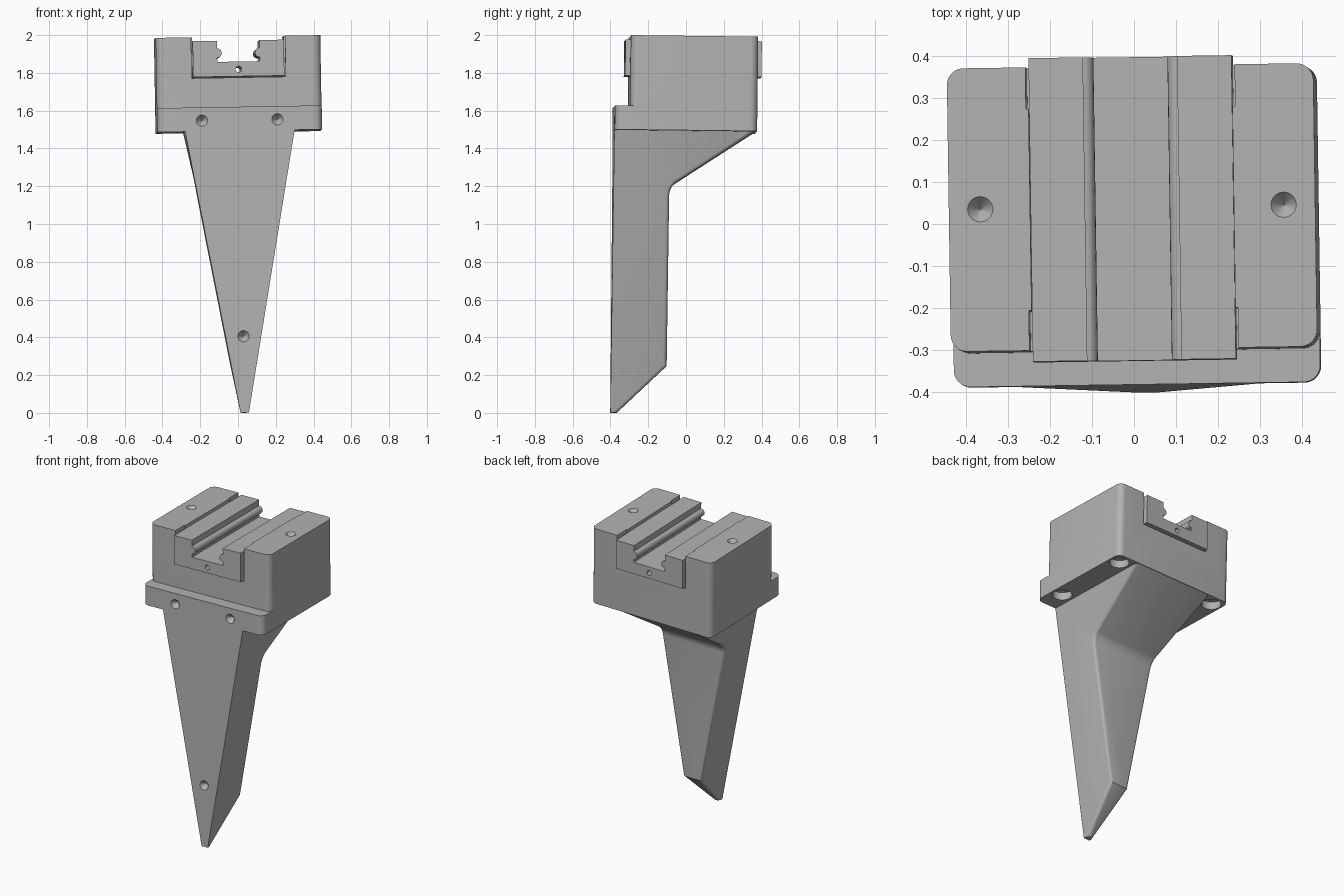
import bpy, bmesh
from math import pi, sin, cos, radians
from mathutils import Matrix, Euler, Vector

if "Cube" in bpy.data.objects:
    bpy.data.objects.remove(bpy.data.objects["Cube"], do_unlink=True)

grey = bpy.data.materials.new("plain_grey")
grey.use_nodes = True
COLOUR = (0.45, 0.45, 0.45, 1)
grey.diffuse_color = COLOUR
grey.node_tree.nodes["Principled BSDF"].inputs["Base Color"].default_value = COLOUR

# The whole model leans very slightly
LEAN = Matrix.Translation((0.03, -0.021, -0.0036)) @ Euler((-0.012, -0.017, 0.015)).to_matrix().to_4x4()
BOTTOM, STEP, TOP = 1.493, 1.62, 1.993
FRONT, BACK, HALF = -0.38, 0.374, 0.436


def make(name, bm):
    bmesh.ops.recalc_face_normals(bm, faces=bm.faces)
    mesh = bpy.data.meshes.new(name)
    bm.to_mesh(mesh)
    bm.free()
    mesh.materials.append(grey)
    obj = bpy.data.objects.new(name, mesh)
    bpy.context.collection.objects.link(obj)
    return obj


def extrude(points, offset):
    """Solid from a closed outline pushed along an offset."""
    bm = bmesh.new()
    face = bm.faces.new([bm.verts.new(p) for p in points])
    out = bmesh.ops.extrude_face_region(bm, geom=[face])
    moved = [g for g in out["geom"] if isinstance(g, bmesh.types.BMVert)]
    bmesh.ops.translate(bm, verts=moved, vec=offset)
    return bm


def arc(cx, cy, r, start, end, n=8):
    angles = [radians(start + (end - start) * i / n) for i in range(n + 1)]
    return [(cx + r * cos(a), cy + r * sin(a)) for a in angles]


def rounded_slab(name, y0, y1, z0, z1, r=0.04):
    x = HALF - r
    outline = (arc(x, y1 - r, r, 0, 90) + arc(-x, y1 - r, r, 90, 180)
               + arc(-x, y0 + r, r, 180, 270) + arc(x, y0 + r, r, 270, 360))
    return make(name, extrude([(px, py, z0) for px, py in outline], (0, 0, z1 - z0)))


def box(name, x0, x1, y0, y1, z0, z1):
    return make(name, extrude([(x0, y0, z0), (x1, y0, z0), (x1, y1, z0), (x0, y1, z0)], (0, 0, z1 - z0)))


def drill(name, spot, into, r, r_end, depth):
    """Round cutter entering a surface at spot, heading along into."""
    bm = bmesh.new()
    bmesh.ops.create_cone(bm, cap_ends=True, segments=24, radius1=r, radius2=r_end, depth=depth)
    turn = Vector(into).to_track_quat("Z", "Y").to_matrix().to_4x4()
    place = Matrix.Translation(Vector(spot) + Vector(into) * depth / 2) @ turn
    bmesh.ops.transform(bm, matrix=place, verts=bm.verts)
    return make(name, bm)


def combine(target, tool, operation):
    mod = target.modifiers.new("combine", "BOOLEAN")
    mod.operation, mod.solver, mod.object = operation, "EXACT", tool
    bpy.context.view_layer.objects.active = target
    bpy.ops.object.modifier_apply(modifier=mod.name)
    bpy.data.objects.remove(tool, do_unlink=True)


def finish(obj):
    obj.matrix_world = LEAN
    bpy.ops.object.select_all(action="DESELECT")
    obj.select_set(True)
    bpy.context.view_layer.objects.active = obj
    bpy.ops.object.shade_smooth_by_angle(angle=radians(30))


# Tapered spike: side profile, narrowed towards the tip, back edges rounded
knee = arc(0.0, 1.15, 0.085, 180, 127, 6)
profile = [(FRONT, 0), (-0.345, 0), (-0.085, 0.25)] + knee + [(0.365, BOTTOM), (0.365, 1.54), (FRONT, 1.54)]
bm = extrude([(-1, y, z) for y, z in profile], (2, 0, 0))
for v in bm.verts:
    v.co.x *= 0.022 + 0.268 * v.co.z / BOTTOM
rims = [e for e in bm.edges
        if e.verts[0].co.x * e.verts[1].co.x > 0
        and abs(e.verts[0].co.x - e.verts[1].co.x) > 0.001
        and max(v.co.y for v in e.verts) > FRONT + 0.01]
bmesh.ops.bevel(bm, geom=rims, offset=0.018, segments=4, profile=0.5, affect="EDGES")
spike = make("spike", bm)

# Clamp block with a stepped front lip, joined to the spike
body = rounded_slab("spiked_block", FRONT, BACK, BOTTOM, STEP)
combine(body, rounded_slab("upper_block", -0.30, BACK, STEP - 0.05, TOP), "UNION")
combine(body, spike, "UNION")

# Channel for the rail, slightly wider at both ends
combine(body, box("channel", -0.2425, 0.2425, -0.6, 0.6, 1.776, 2.2), "DIFFERENCE")
for y0, y1 in ((-0.6, -0.205), (0.275, 0.6)):
    combine(body, box("end_relief", -0.249, 0.249, y0, y1, 1.776, 2.2), "DIFFERENCE")

# Countersinks on the top and the front
for side in (-1, 1):
    combine(body, drill("top_hole", (side * 0.361, 0.038, TOP + 0.001), (0, 0, -1), 0.031, 0.002, 0.035), "DIFFERENCE")
    combine(body, drill("lip_hole", (side * 0.2, FRONT - 0.001, 1.55), (0, 1, 0), 0.031, 0.002, 0.035), "DIFFERENCE")
combine(body, drill("tip_hole", (0, FRONT - 0.001, 0.405), (0, 1, 0), 0.031, 0.002, 0.035), "DIFFERENCE")

# Four round recesses underneath
for x in (-0.366, 0.366):
    for y in (-0.23, 0.295):
        combine(body, drill("recess", (x, y, BOTTOM - 0.01), (0, 0, 1), 0.06, 0.06, 0.06), "DIFFERENCE")
finish(body)

# Slide rail: slotted section with a rounded bead on each inner wall
wall, floor, rail_top = 0.112, 1.86, 1.972
right = [(0.2415, 1.782), (0.2415, rail_top), (wall, rail_top)]
right += arc(wall + 0.001, 1.907, 0.025, 90, 270, 10) + [(wall, floor)]
section = right + [(-x, z) for x, z in reversed(right)]
rail = make("slide_rail", extrude([(x, -0.326, z) for x, z in section], (0, 0.722, 0)))
combine(rail, drill("rail_hole", (0, -0.4, 1.82), (0, 1, 0), 0.016, 0.016, 0.9), "DIFFERENCE")
finish(rail)
